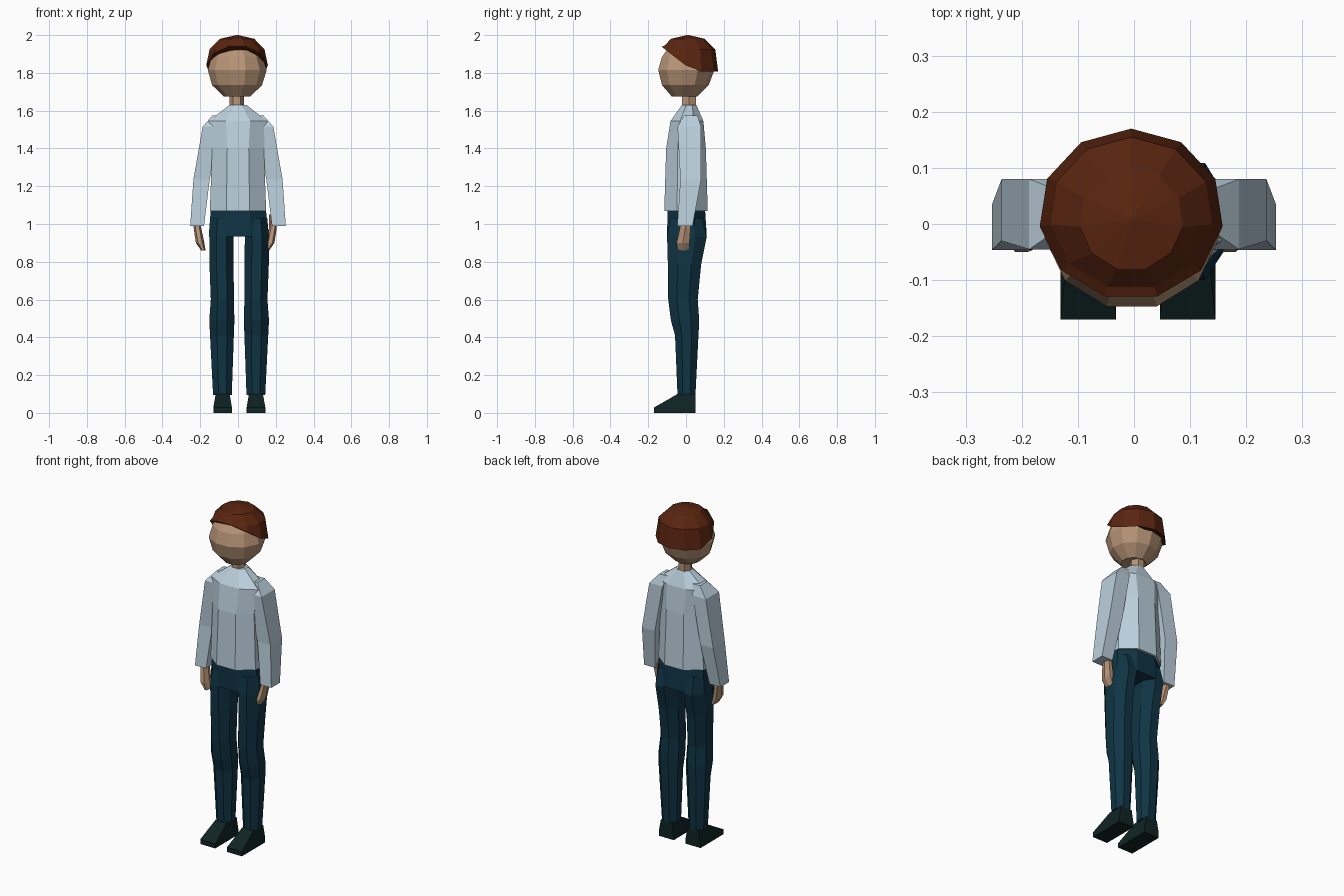
import bpy, bmesh, math


def mat(name, col):
    m = bpy.data.materials.new(name)
    m.diffuse_color = (*col, 1)
    return m


SKIN = mat("skin", (0.48, 0.30, 0.185))
HAIR = mat("auburn_hair", (0.10, 0.018, 0.005))
SHIRT = mat("pale_blue_shirt", (0.50, 0.63, 0.72))
TROUSERS = mat("dark_blue_trousers", (0.005, 0.034, 0.058))
SHOES = mat("dark_green_shoes", (0.005, 0.017, 0.017))


def loft(name, material, rings, sides, start, mirror=None):
    """Stack rings (xmin, xmax, ymin, ymax, z); z may be a function of y.
    mirror: x position of the mirror plane for the opposite side."""
    unit = [(math.cos(start + 2 * math.pi * i / sides),
             math.sin(start + 2 * math.pi * i / sides)) for i in range(sides)]
    us, vs = zip(*unit)
    bm = bmesh.new()
    loops = []
    for x0, x1, y0, y1, z in rings:
        loop = []
        for u, v in unit:
            x = x0 + (x1 - x0) * (u - min(us)) / (max(us) - min(us))
            y = y0 + (y1 - y0) * (v - min(vs)) / (max(vs) - min(vs))
            if mirror is not None:
                x = 2 * mirror - x
            loop.append(bm.verts.new((x, y, z(y) if callable(z) else z)))
        loops.append(loop)
    for a, b in zip(loops, loops[1:]):
        for i in range(sides):
            j = (i + 1) % sides
            bm.faces.new((a[i], a[j], b[j], b[i]))
    bm.faces.new(loops[0])
    bm.faces.new(loops[-1])
    bmesh.ops.recalc_face_normals(bm, faces=bm.faces)
    me = bpy.data.meshes.new(name)
    bm.to_mesh(me)
    bm.free()
    me.materials.append(material)
    ob = bpy.data.objects.new(name, me)
    bpy.context.collection.objects.link(ob)
    return ob


def pair(name, material, rings, sides, start, axis):
    loft("right_" + name, material, rings, sides, start)
    loft("left_" + name, material, rings, sides, start, axis)


OCT, QUAD, BACK = math.pi / 8, math.pi / 4, math.pi / 2


# Head: eleven-sided ball with one corner at the back
loft("head", SKIN, [
    (-0.075, 0.065, -0.075, 0.06, 1.675),
    (-0.137, 0.127, -0.127, 0.12, 1.735),
    (-0.160, 0.152, -0.147, 0.150, 1.815),
    (-0.140, 0.130, -0.127, 0.135, 1.885),
    (-0.095, 0.085, -0.085, 0.09, 1.945),
    (-0.040, 0.030, -0.03, 0.04, 1.97)], 11, BACK)


# Hair: cap with a rim sloping down from forehead to nape
def rim(y):
    return max(1.808, 1.838 - 0.78 * y)


loft("hair", HAIR, [
    (-0.168, 0.158, -0.129, 0.170, rim),
    (-0.150, 0.140, -0.112, 0.155, lambda y: max(1.925, rim(y) + 0.02)),
    (-0.097, 0.087, -0.080, 0.100, 1.98),
    (-0.008, 0.002, 0.005, 0.015, 2.0)], 11, BACK)

loft("neck", SKIN, [
    (-0.045, 0.032, -0.02, 0.053, 1.56),
    (-0.045, 0.032, -0.02, 0.053, 1.72)], 6, 0)

# Shirt body and sleeves
loft("shirt", SHIRT, [
    (-0.149, 0.149, -0.115, 0.115, 1.07),
    (-0.137, 0.137, -0.105, 0.105, 1.40),
    (-0.155, 0.155, -0.082, 0.092, 1.545),
    (-0.045, 0.045, -0.022, 0.055, 1.63)], 8, OCT)
pair("sleeve", SHIRT, [
    (0.07, 0.135, -0.01, 0.06, 1.575),
    (0.10, 0.187, -0.045, 0.08, 1.515),
    (0.15, 0.236, -0.03, 0.08, 1.235),
    (0.18, 0.253, -0.046, 0.035, 0.99)], 4, QUAD, 0)

# Hands
pair("hand", SKIN, [
    (0.165, 0.205, -0.03, 0.025, 1.05),
    (0.165, 0.205, -0.032, 0.025, 0.98),
    (0.148, 0.193, -0.05, 0.018, 0.90),
    (0.142, 0.165, -0.045, 0.015, 0.86)], 6, 0, -0.015)

# Trousers: hips and two legs
loft("hips", TROUSERS, [
    (-0.155, 0.163, -0.100, 0.110, 0.935),
    (-0.143, 0.146, -0.098, 0.100, 1.09)], 8, OCT)
pair("leg", TROUSERS, [
    (0.040, 0.155, -0.085, 0.085, 1.03),
    (0.036, 0.164, -0.100, 0.109, 0.93),
    (0.035, 0.163, -0.096, 0.080, 0.785),
    (0.034, 0.156, -0.094, 0.062, 0.60),
    (0.031, 0.164, -0.080, 0.070, 0.49),
    (0.034, 0.160, -0.058, 0.066, 0.41),
    (0.045, 0.144, -0.045, 0.050, 0.095)], 8, OCT, 0.006)

# Shoes: wedge toes
pair("shoe", SHOES, [
    (0.046, 0.145, -0.170, 0.050, 0.0),
    (0.046, 0.145, -0.170, 0.050, 0.028),
    (0.058, 0.132, -0.045, 0.050, 0.10)], 4, QUAD, 0.007)
